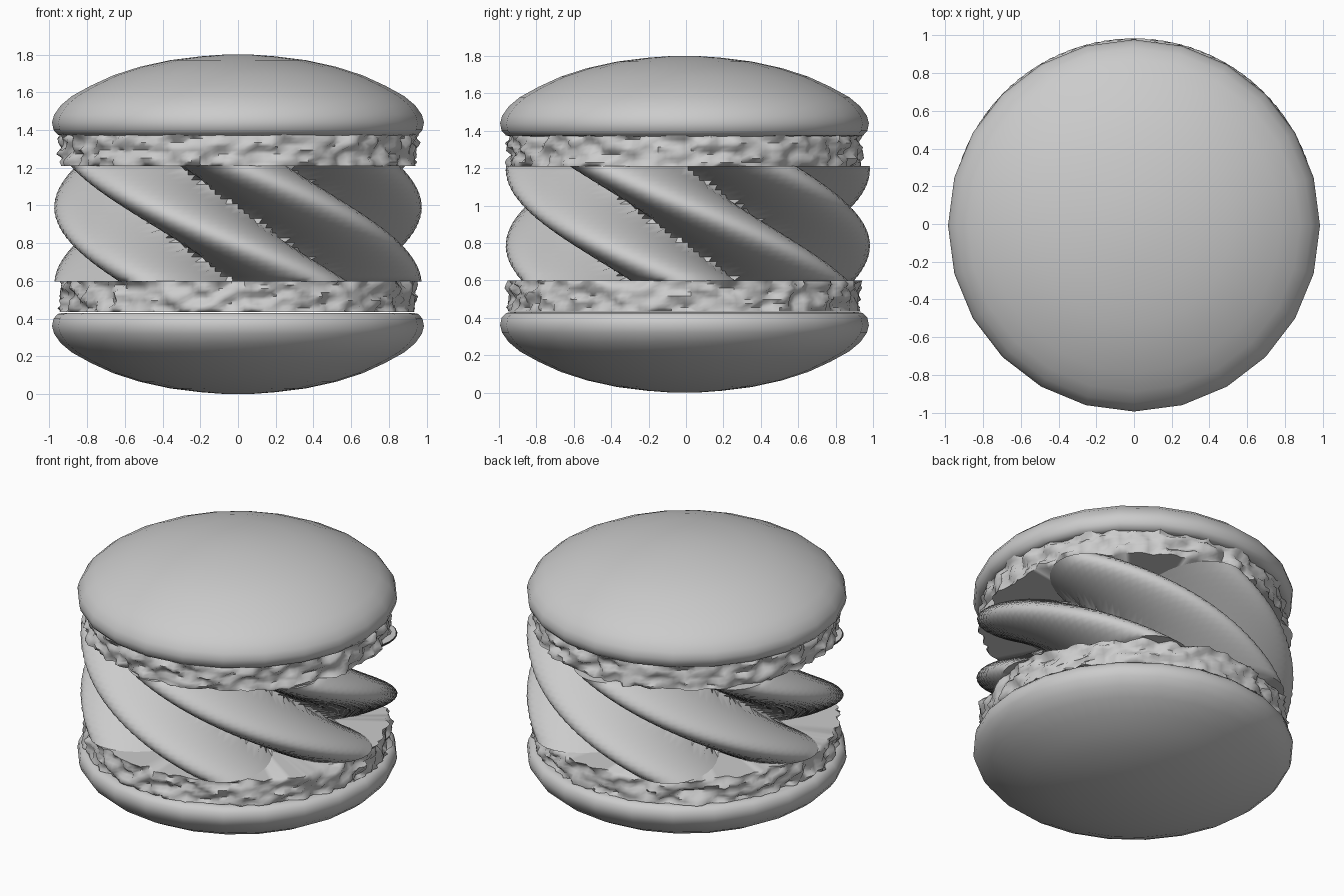
import bpy, bmesh, math
from mathutils import Vector, noise

if "Cube" in bpy.data.objects:
    bpy.data.objects.remove(bpy.data.objects["Cube"])

MID = 0.9        # mirror height between the two halves
SHELL_Y = -0.008
CREAM_Y = 0.01


def loft(name, rings, angle):
    """Skin a stack of closed point rings and cap both ends with fans."""
    bm = bmesh.new()
    rows = [[bm.verts.new(p) for p in ring] for ring in rings]
    n = len(rows[0])
    for a, b in zip(rows, rows[1:]):
        for i in range(n):
            j = (i + 1) % n
            bm.faces.new((a[i], a[j], b[j], b[i]))
    for row in (rows[0], rows[-1]):
        centre = bm.verts.new(sum((v.co for v in row), Vector()) / n)
        for i in range(n):
            bm.faces.new((row[i], row[(i + 1) % n], centre))
    bmesh.ops.recalc_face_normals(bm, faces=bm.faces[:])
    mesh = bpy.data.meshes.new(name)
    bm.to_mesh(mesh)
    bm.free()
    ob = bpy.data.objects.new(name, mesh)
    bpy.context.collection.objects.link(ob)
    bpy.ops.object.select_all(action='DESELECT')
    bpy.context.view_layer.objects.active = ob
    ob.select_set(True)
    bpy.ops.object.shade_smooth_by_angle(angle=math.radians(angle))
    return ob


def ring(n, z, radius, y=0.0):
    """Ring of n points; radius is a function of the angle."""
    pts = []
    for i in range(n):
        a = 2 * math.pi * i / n
        r = radius(a)
        pts.append(Vector((r * math.cos(a), r * math.sin(a) + y, z)))
    return pts


# Domed shell profile (radius, height), 24 sided
dome = [(0.93, 1.37), (0.955, 1.375), (0.978, 1.40), (0.986, 1.44),
        (0.975, 1.48), (0.94, 1.53), (0.88, 1.58), (0.78, 1.635),
        (0.66, 1.69), (0.52, 1.735), (0.36, 1.77), (0.2, 1.79), (0.08, 1.799)]


def make_shell(name, flip):
    z_of = (lambda z: 2 * MID - z) if flip else (lambda z: z)
    loft(name, [ring(24, z_of(z), lambda a, r=r: r, SHELL_Y) for r, z in dome], 40)


# Rough crumbly foot under each shell
def make_foot(name, z0, z1, seed):
    rings = []
    for k in range(9):
        z = z0 + (z1 - z0) * k / 8

        def rough(a, z=z):
            p = Vector((11 * math.cos(a), 11 * math.sin(a), 20 * z + seed))
            return 0.93 + 0.05 * noise.noise(p) + 0.02 * noise.noise(p * 2.1)
        rings.append(ring(168, z, rough, SHELL_Y))
    loft(name, rings, 60)


# Six-lobed cream swirl, twisted a quarter turn
def make_cream(name, z0, z1, steps=24):
    rings = []
    for k in range(steps + 1):
        z = z0 + (z1 - z0) * k / steps
        turn = math.radians(147) * (0.99 - z)
        rings.append(ring(
            120, z,
            lambda a, t=turn: 0.52 + 0.455 * abs(math.cos(3 * (a - t))) ** 0.85,
            CREAM_Y))
    loft(name, rings, 50)


make_shell("top_shell", False)
make_shell("bottom_shell", True)
make_foot("top_foot", 1.21, 1.375, 0.0)
make_foot("bottom_foot", 0.435, 0.60, 7.3)
make_cream("cream_filling", 0.598, 1.212)
